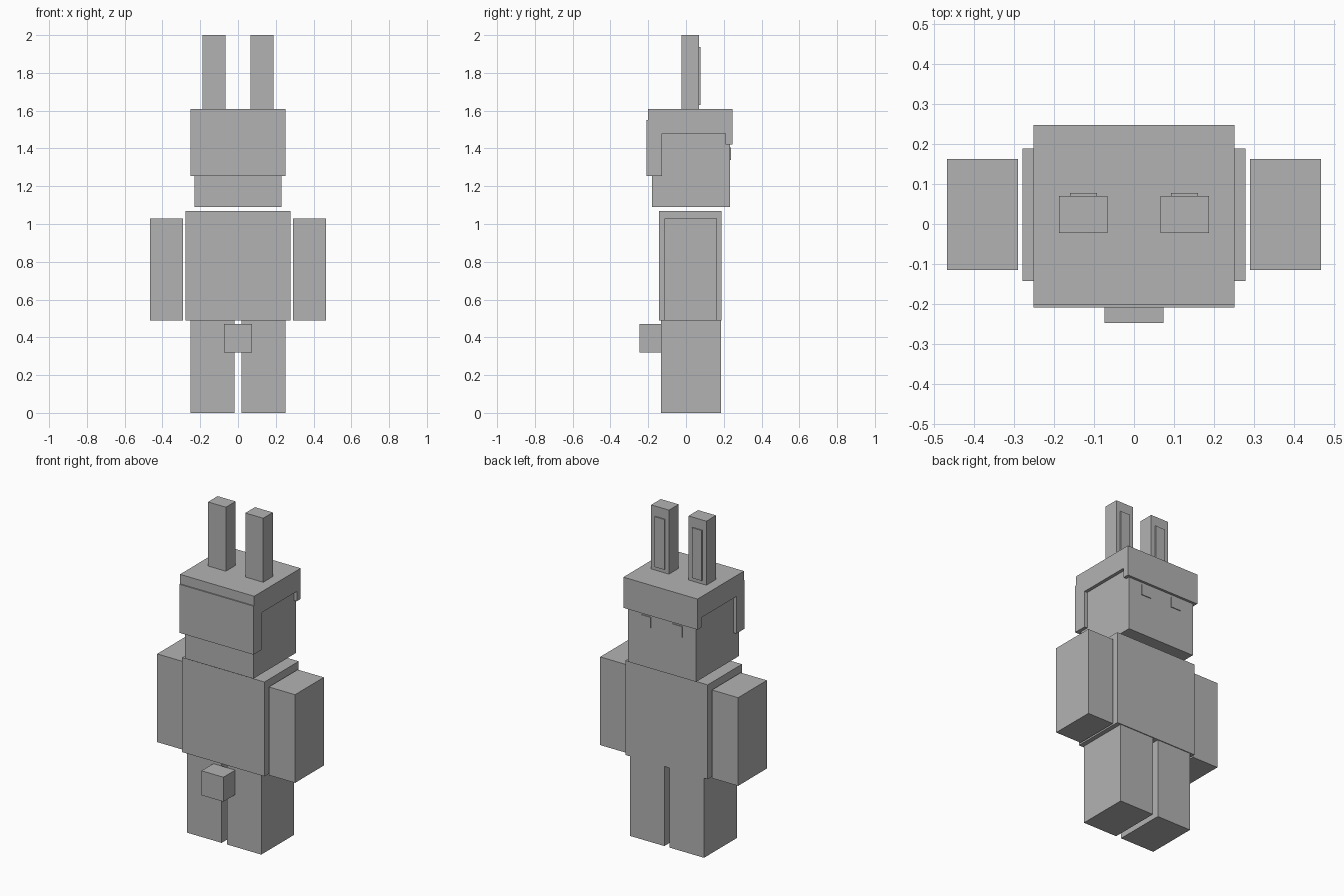
import bpy
import bmesh

if "Cube" in bpy.data.objects:
    bpy.data.objects.remove(bpy.data.objects["Cube"])

grey = bpy.data.materials.new("plain_grey")
grey.diffuse_color = (0.45, 0.45, 0.45, 1)
grey.use_nodes = True
grey.node_tree.nodes["Principled BSDF"].inputs["Base Color"].default_value = grey.diffuse_color


def extrude_profile(name, x0, x1, profile):
    """Prism made from a (y, z) outline, swept from x0 to x1."""
    bm = bmesh.new()
    face = bm.faces.new([bm.verts.new((x0, y, z)) for y, z in profile])
    swept = bmesh.ops.extrude_face_region(bm, geom=[face])["geom"]
    verts = [g for g in swept if isinstance(g, bmesh.types.BMVert)]
    bmesh.ops.translate(bm, verts=verts, vec=(x1 - x0, 0, 0))
    bmesh.ops.recalc_face_normals(bm, faces=bm.faces)
    mesh = bpy.data.meshes.new(name)
    bm.to_mesh(mesh)
    bm.free()
    mesh.materials.append(grey)
    obj = bpy.data.objects.new(name, mesh)
    bpy.context.collection.objects.link(obj)
    return obj


def box(name, x, y, z):
    return extrude_profile(name, x[0], x[1], [
        (y[0], z[0]), (y[1], z[0]), (y[1], z[1]), (y[0], z[1])])


def pair(name, x, y, z):
    box("right_" + name, x, y, z)
    box("left_" + name, (-x[1], -x[0]), y, z)


# Body and limbs
box("torso", (-0.279, 0.279), (-0.143, 0.189), (0.49, 1.068))
pair("arm", (0.290, 0.467), (-0.115, 0.163), (0.49, 1.03))
pair("leg", (0.018, 0.251), (-0.133, 0.184), (0.0, 0.49))
box("tail", (-0.074, 0.074), (-0.247, -0.133), (0.32, 0.47))

# Head and eyes
box("head", (-0.231, 0.231), (-0.181, 0.232), (1.09, 1.55))
pair("eye", (0.074, 0.140), (0.230, 0.237), (1.34, 1.405))

# Hair cap: long panel at one end, short fringe at the other
extrude_profile("hair", -0.251, 0.251, [
    (-0.202, 1.253), (-0.128, 1.253), (-0.128, 1.48), (0.210, 1.48),
    (0.210, 1.42), (0.247, 1.42), (0.247, 1.608), (-0.202, 1.608)])
box("hair_panel", (-0.251, 0.251), (-0.209, -0.200), (1.253, 1.55))

# Ears with raised inner plates
pair("ear", (0.066, 0.187), (-0.023, 0.070), (1.608, 2.0))
pair("inner_ear", (0.093, 0.160), (0.068, 0.077), (1.63, 1.938))
